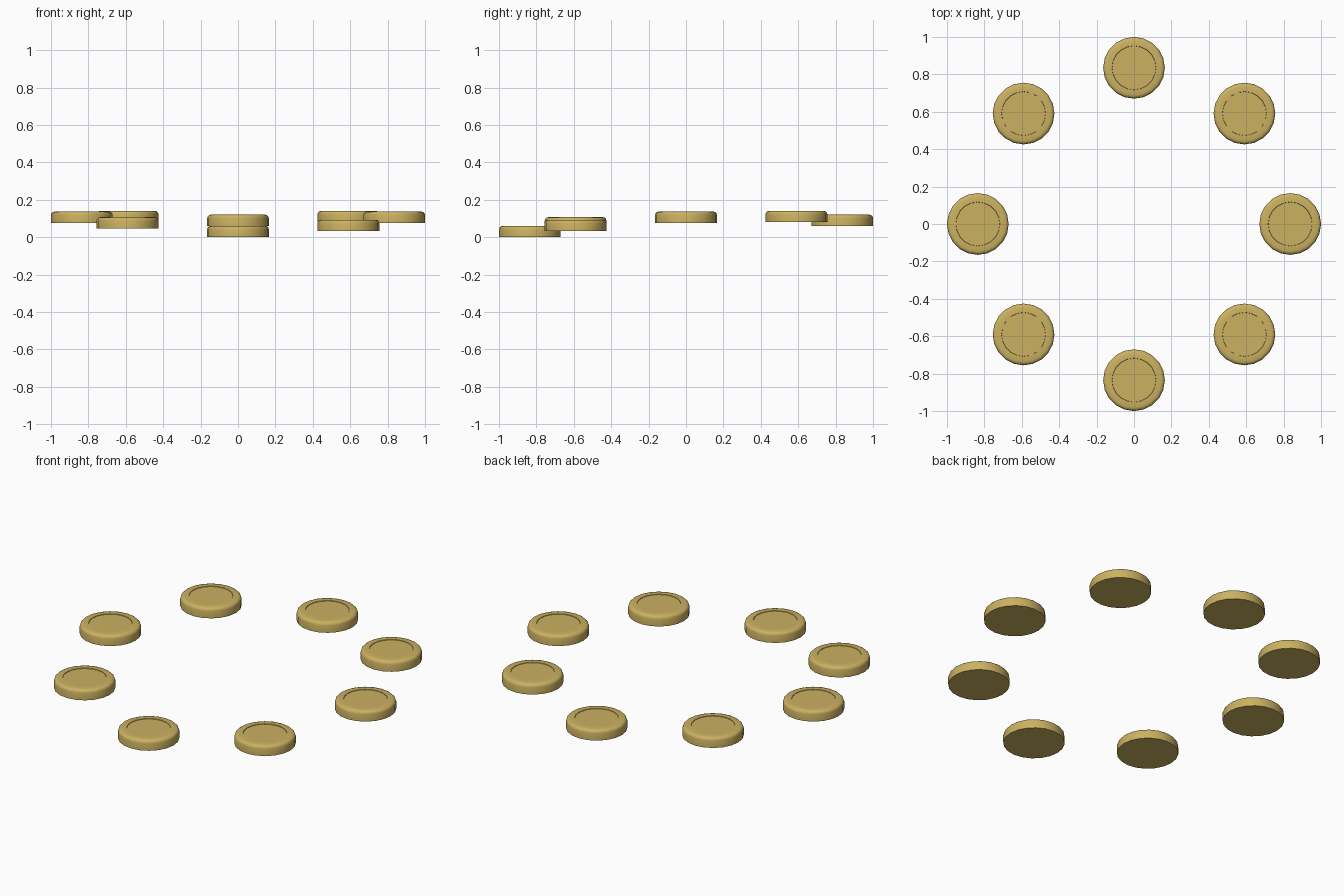
import bpy, math

if "Cube" in bpy.data.objects:
    bpy.data.objects.remove(bpy.data.objects["Cube"])

SIDES = 20
RING = 0.835     # distance of every disc from the centre
# bottom height of each disc, counter-clockwise from +x
HEIGHTS = [0.077, 0.081, 0.06, 0.081, 0.077, 0.047, 0.0, 0.033]
# disc profile (radius, z): straight side, rounded shoulder, shallow recessed top
PROFILE = [(0.165, 0.0), (0.165, 0.042), (0.162, 0.051), (0.156, 0.057),
           (0.146, 0.060), (0.118, 0.060), (0.117, 0.057)]

gold = bpy.data.materials.new("gold")
gold.diffuse_color = (0.60, 0.44, 0.12, 1)
gold.use_nodes = True
gold.node_tree.nodes["Principled BSDF"].inputs["Base Color"].default_value = gold.diffuse_color


def disc(name, x, y, z):
    verts, faces = [], []
    for r, h in PROFILE:
        for i in range(SIDES):
            a = 2 * math.pi * i / SIDES
            verts.append((r * math.cos(a), r * math.sin(a), h))
    for k in range(len(PROFILE) - 1):
        for i in range(SIDES):
            j = (i + 1) % SIDES
            a, b = k * SIDES, (k + 1) * SIDES
            faces.append((a + i, a + j, b + j, b + i))
    faces.append(tuple(reversed(range(SIDES))))
    last = (len(PROFILE) - 1) * SIDES
    faces.append(tuple(range(last, last + SIDES)))
    mesh = bpy.data.meshes.new(name)
    mesh.from_pydata(verts, [], faces)
    mesh.materials.append(gold)
    ob = bpy.data.objects.new(name, mesh)
    ob.location = (x, y, z)
    bpy.context.collection.objects.link(ob)
    bpy.ops.object.select_all(action='DESELECT')
    ob.select_set(True)
    bpy.context.view_layer.objects.active = ob
    bpy.ops.object.shade_smooth_by_angle(angle=math.radians(40))


# ring of eight floating discs
for n, z in enumerate(HEIGHTS):
    a = math.tau * n / len(HEIGHTS)
    disc(f"disc_{n + 1}", RING * math.cos(a), RING * math.sin(a), z)
